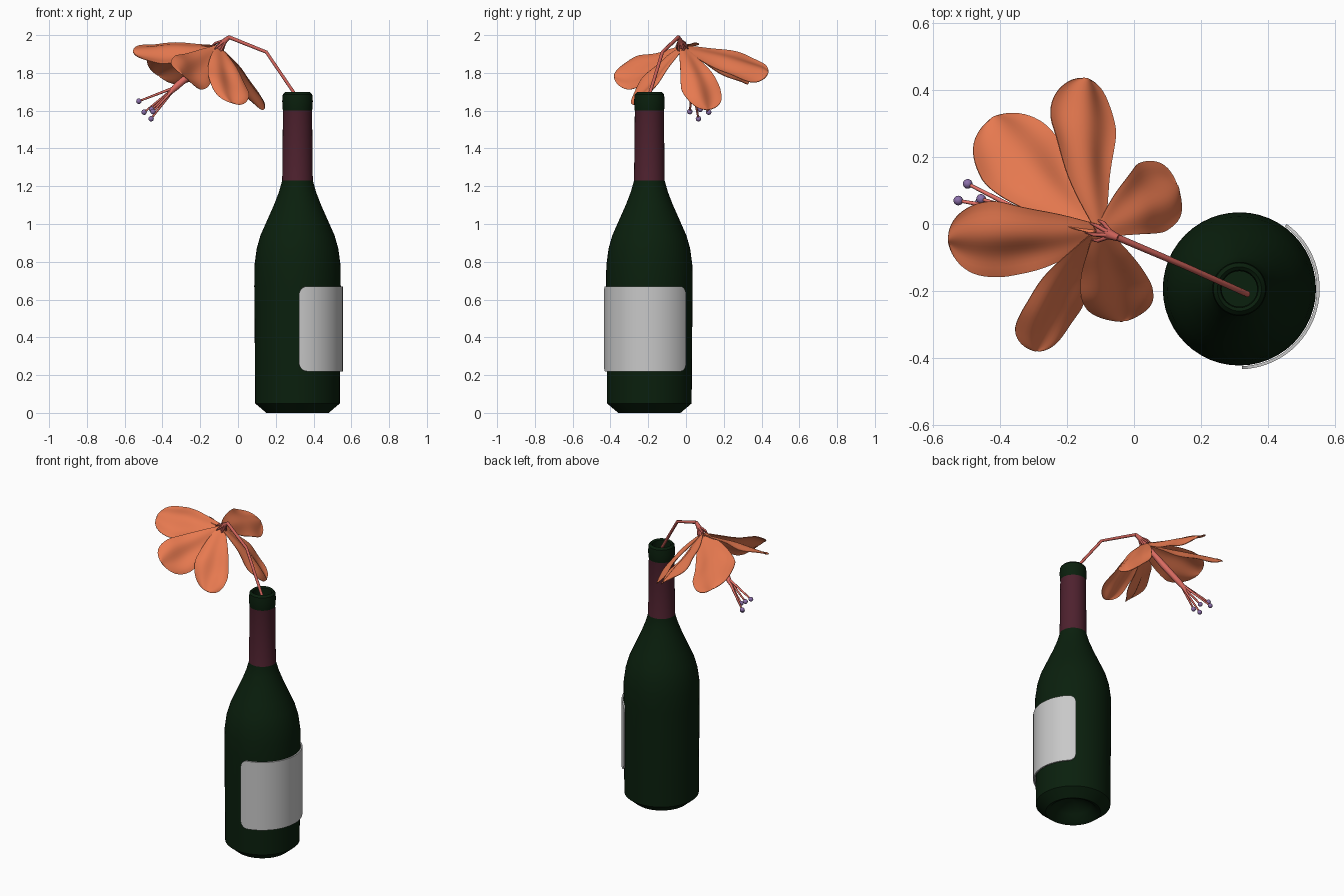
import bpy, bmesh, math
from mathutils import Vector

if "Cube" in bpy.data.objects:
    bpy.data.objects.remove(bpy.data.objects["Cube"])

AXIS = Vector((0.315, -0.194, 0))


def mat(name, rgb):
    m = bpy.data.materials.new(name)
    m.diffuse_color = (*rgb, 1)
    m.use_nodes = True
    m.node_tree.nodes["Principled BSDF"].inputs["Base Color"].default_value = m.diffuse_color
    return m


GREEN = mat("green_glass", (0.003, 0.014, 0.004))
FOIL = mat("wine_foil", (0.075, 0.015, 0.027))
PAPER = mat("label_paper", (0.58, 0.58, 0.58))
ORANGE = mat("orange_petal", (0.83, 0.20, 0.083))
RED = mat("red_stem", (0.60, 0.12, 0.10))
PINK = mat("pink_filament", (0.80, 0.17, 0.14))
PURPLE = mat("purple_anther", (0.26, 0.16, 0.40))


def smooth(ob, angle):
    bpy.ops.object.select_all(action='DESELECT')
    ob.select_set(True)
    bpy.context.view_layer.objects.active = ob
    bpy.ops.object.shade_smooth_by_angle(angle=math.radians(angle))


def finish(bm, name, mats, angle=40, thickness=0, offset=0):
    me = bpy.data.meshes.new(name)
    bm.to_mesh(me)
    bm.free()
    ob = bpy.data.objects.new(name, me)
    bpy.context.collection.objects.link(ob)
    for m in mats:
        me.materials.append(m)
    smooth(ob, angle)
    if thickness:
        mod = ob.modifiers.new("thickness", 'SOLIDIFY')
        mod.thickness = thickness
        mod.offset = offset
        bpy.ops.object.modifier_apply(modifier=mod.name)
        smooth(ob, angle)
    return ob


def grid(bm, rows, closed=False):
    """Skin rows of points with quads."""
    vs = [[bm.verts.new(p) for p in row] for row in rows]
    n = len(rows[0])
    for a, b in zip(vs, vs[1:]):
        for j in range(n if closed else n - 1):
            k = (j + 1) % n
            bm.faces.new((a[j], a[k], b[k], b[j]))


def tube(name, pts, radii, material):
    cu = bpy.data.curves.new(name, 'CURVE')
    cu.dimensions = '3D'
    cu.bevel_depth = 1
    cu.bevel_resolution = 2
    cu.use_fill_caps = True
    sp = cu.splines.new('POLY')
    sp.points.add(len(pts) - 1)
    for q, p, r in zip(sp.points, pts, radii):
        q.co = (*p, 1)
        q.radius = r
    cu.materials.append(material)
    ob = bpy.data.objects.new(name, cu)
    bpy.context.collection.objects.link(ob)
    bpy.ops.object.select_all(action='DESELECT')
    ob.select_set(True)
    bpy.context.view_layer.objects.active = ob
    bpy.ops.object.convert(target='MESH')
    smooth(bpy.context.view_layer.objects.active, 50)


# Bottle: lathed profile from the punt, up the outside and down into the neck
profile = [(0.001, 0.09), (0.06, 0.08), (0.11, 0.045), (0.14, 0.01), (0.165, 0.0),
           (0.224, 0.05), (0.225, 0.22), (0.229, 0.67), (0.228, 0.78), (0.216, 0.87),
           (0.196, 0.94), (0.165, 1.01), (0.125, 1.10), (0.098, 1.17), (0.081, 1.23),
           (0.077, 1.60), (0.079, 1.61), (0.081, 1.65), (0.078, 1.685), (0.066, 1.698),
           (0.056, 1.69), (0.053, 1.6), (0.053, 1.25), (0.001, 1.25)]
SEG = 48
bm = bmesh.new()
grid(bm, [[AXIS + Vector((r * math.cos(math.tau * i / SEG), r * math.sin(math.tau * i / SEG), z))
           for i in range(SEG)] for r, z in profile], closed=True)
for f in bm.faces:
    c = f.calc_center_median()
    outside = (c.xy - AXIS.xy).length > 0.06
    f.material_index = 1 if outside and 1.23 < c.z < 1.605 else 0
finish(bm, "bottle", [GREEN, FOIL], 35)

# Label: curved plate with rounded corners
bm = bmesh.new()
rows = []
R, HALF, COR = 0.240, math.radians(71), 0.045
for i in range(41):
    s = math.sin(math.pi / 2 * (i / 20 - 1))
    edge = (1 - abs(s)) * HALF * R
    cut = COR - math.sqrt(max(0, COR ** 2 - (COR - edge) ** 2)) if edge < COR else 0
    a = math.radians(-17) + s * HALF
    rows.append([AXIS + Vector((R * math.cos(a), R * math.sin(a), z))
                 for z in (0.67 - cut, 0.445, 0.22 + cut)])
grid(bm, rows)
bm.normal_update()
bm.faces.ensure_lookup_table()
mid = bm.faces[40]
if mid.normal.dot(mid.calc_center_median() - AXIS) < 0:
    bmesh.ops.reverse_faces(bm, faces=bm.faces)
finish(bm, "label", [PAPER], 35, 0.009, -1)

# Stem and the swollen base of the flower
BASE = Vector((-0.10, -0.02, 1.935))
tube("stem", [(0.34, -0.21, 1.63), (0.15, -0.125, 1.91), (-0.05, -0.04, 1.99)],
     [0.009, 0.009, 0.010], RED)
tube("flower_base", [(-0.045, -0.042, 1.991), (-0.075, -0.03, 1.965), (-0.115, -0.015, 1.915)],
     [0.010, 0.016, 0.020], RED)

# Sepals: thin spikes around the base
axis = Vector((-0.70, 0.2, -0.68)).normalized()
side = axis.cross(Vector((0, 0, 1))).normalized()
up = side.cross(axis)
for i in range(6):
    a = math.tau * i / 6
    d = side * math.cos(a) + up * math.sin(a)
    s = Vector((-0.075, -0.03, 1.965)) + d * 0.01
    tube(f"sepal_{i}", [s, s + axis * 0.035 + d * 0.018, s + axis * 0.07 + d * 0.022],
         [0.006, 0.006, 0.001], RED)

# Petals: (middle, tip, sideways half-width)
petals = [((-0.14, 0.21, 1.87), (-0.14, 0.435, 1.80), (0.095, -0.02, -0.065)),
          ((0.02, 0.06, 1.79), (0.13, 0.115, 1.605), (-0.045, 0.10, 0.00)),
          ((-0.065, -0.15, 1.81), (-0.03, -0.29, 1.64), (0.105, 0.02, -0.04)),
          ((-0.21, -0.19, 1.835), (-0.29, -0.38, 1.785), (-0.085, 0.0, 0.085)),
          ((-0.31, -0.05, 1.92), (-0.555, -0.05, 1.912), (-0.01, 0.11, 0.06)),
          ((-0.28, 0.13, 1.87), (-0.42, 0.32, 1.785), (-0.11, -0.065, 0.07))]
for k, (m, tip, lat) in enumerate(petals):
    m, tip, lat = Vector(m), Vector(tip), Vector(lat)
    n = lat.cross(tip - BASE).normalized()
    if n.z < 0:
        n = -n
    rows = []
    for i in range(29):
        t = math.sin(math.pi / 2 * i / 28)
        c = BASE * (2 * (t - .5) * (t - 1)) + m * (4 * t * (1 - t)) + tip * (2 * t * (t - .5))
        w = min(1, 0.15 + 1.75 * t - 0.75 * t * t)
        if t > 0.62:
            w *= max(0.004, 1 - ((t - 0.62) / 0.38) ** 3) ** 0.5
        row = []
        for j in range(17):
            u = j / 8 - 1
            wave = 0.009 * math.cos(4.5 * u + 1.3 * k) * min(1, 2 * t) \
                + 0.012 * u * math.sin(11 * t + 2 * k + u) * t - 0.010 * u * u
            row.append(c + lat * (u * w) + n * wave * w)
        rows.append(row)
    bm = bmesh.new()
    grid(bm, rows)
    finish(bm, f"petal_{k}", [ORANGE], 60, 0.003)

# Central column with thin filaments ending in round anthers
hub = Vector((-0.33, 0.035, 1.725))
tube("column", [BASE, (-0.22, 0.01, 1.82), hub, (-0.37, 0.045, 1.685)],
     [0.014, 0.020, 0.018, 0.010], PINK)
for i, p in enumerate([(-0.525, 0.07, 1.65), (-0.497, 0.12, 1.592), (-0.457, 0.075, 1.607),
                       (-0.46, 0.066, 1.557), (-0.45, 0.02, 1.595)]):
    tube(f"filament_{i}", [hub, p], [0.008, 0.005], PINK)
    bm = bmesh.new()
    bmesh.ops.create_uvsphere(bm, u_segments=14, v_segments=8, radius=0.0145)
    bmesh.ops.translate(bm, verts=bm.verts, vec=p)
    finish(bm, f"anther_{i}", [PURPLE], 60)
